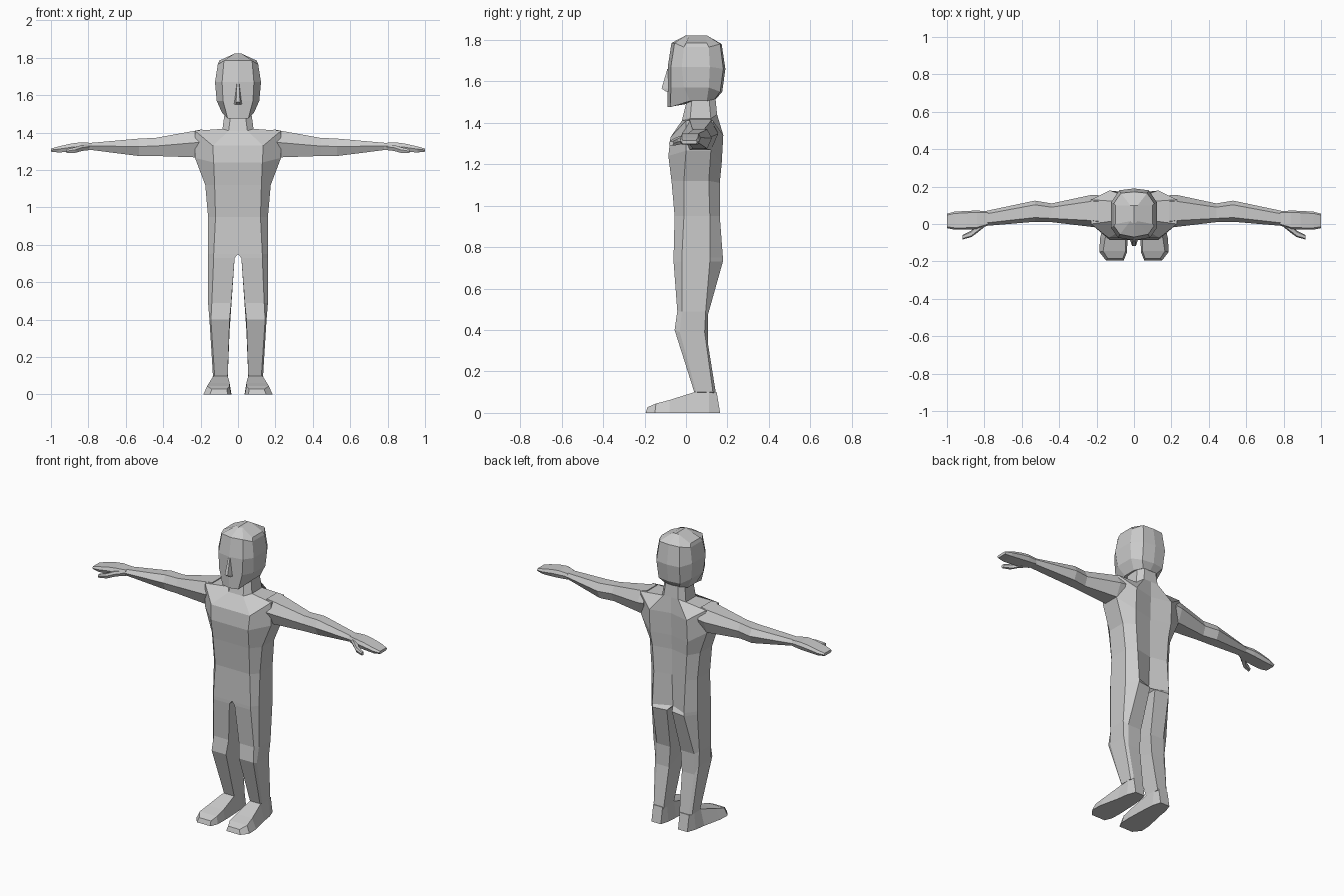
import bpy, bmesh


def loft(name, rings):
    """Skin closed rings on the +x half, leave the centre plane open, mirror across x."""
    bm = bmesh.new()
    rows = [[bm.verts.new(p) for p in r] for r in rings]

    def face(vs):
        if any(v.co.x > 1e-5 for v in vs):
            bm.faces.new(vs)

    n = len(rows[0])
    for r, s in zip(rows, rows[1:]):
        for i in range(n):
            j = (i + 1) % n
            face([r[i], r[j], s[j], s[i]])
    face(rows[0])
    face(rows[-1][::-1])
    bmesh.ops.remove_doubles(bm, verts=bm.verts, dist=0.0005)
    bmesh.ops.recalc_face_normals(bm, faces=bm.faces)
    # bisected halves are open: make sure the outside faces outward
    if sum(f.normal.x * f.calc_area() * (f.calc_center_median().x) for f in bm.faces) < 0:
        bmesh.ops.reverse_faces(bm, faces=bm.faces)
    me = bpy.data.meshes.new(name)
    bm.to_mesh(me)
    bm.free()
    ob = bpy.data.objects.new(name, me)
    bpy.context.collection.objects.link(ob)
    mir = ob.modifiers.new("mirror", 'MIRROR')
    mir.use_clip = True
    return ob


def ring(zf, zs, zb, i, a, yf, w, y1, y2, b, yb, yc, bow=0.0):
    """Half cross-section: front panel, chamfer, side strip, chamfer, back panel."""
    return [(i, yf, zf), (a, yf + bow, zf), (w, y1, zs),
            (w, y2, zs), (b, yb, zb), (i, yc, zb)]


def limb(x, y0, y1, z0, z1, c=0.2):
    """Six-sided section across an arm."""
    d, zm = (y1 - y0) * c, z0 * 0.45 + z1 * 0.55
    return [(x, y0, zm), (x, y0 + d, z1), (x, y1 - d, z1),
            (x, y1, zm), (x, y1 - d, z0), (x, y0 + d, z0)]


# neck, torso and legs in one skin
body = [
    (1.49, 1.53, 1.54, 0, .04, .0, .068, .03, .11, .04, .14, .14),
    (1.41, 1.42, 1.44, 0, .05, -.02, .083, .02, .12, .05, .15, .15),
    (1.33, 1.41, 1.34, 0, .135, -.075, .23, .0, .13, .13, .18, .15),
    (1.24, 1.265, 1.2, 0, .13, -.085, .23, .0, .12, .13, .172, .145),
    (1.12, 1.12, 1.11, 0, .125, -.07, .175, -.01, .11, .12, .163, .14),
    (.95, .95, .95, 0, .12, -.055, .16, -.01, .115, .11, .163, .14),
    (.75, .75, .75, 0, .13, -.06, .16, -.02, .115, .11, .178, .13),
    (.73, .73, .73, .018, .13, -.06, .16, -.02, .115, .11, .178, .165),
    (.49, .49, .47, .036, .14, -.042, .16, -.02, .095, .13, .105, .105),
    (.4, .39, .34, .045, .145, -.055, .152, -.03, .09, .13, .105, .105),
    (.1, .1, .09, .055, .125, .04, .134, .05, .13, .12, .145, .145),
]
loft("body", [ring(*r) for r in body])

# feet: sections from heel to toe (y top, y sole, x in/out top, x in/out sole, height)
feet = [
    (.148, .165, .06, .125, .06, .125, .10),
    (.11, .11, .055, .134, .045, .145, .10),
    (.04, .04, .055, .13, .04, .155, .10),
    (-.08, -.08, .045, .155, .035, .182, .062),
    (-.145, -.15, .045, .165, .037, .185, .045),
    (-.185, -.195, .06, .14, .055, .15, .028),
]
loft("foot", [[(a, yt, h), (b, yt, h), (d, ys, 0), (c, ys, 0)]
              for yt, ys, a, b, c, d, h in feet])

# arms
arms = [
    (.19, -.02, .155, 1.27, 1.418), (.23, -.015, .155, 1.268, 1.41),
    (.44, .01, .11, 1.275, 1.372), (.53, .012, .125, 1.275, 1.368),
    (.79, -.01, .07, 1.308, 1.345),
]
loft("arm", [limb(*a) for a in arms])

# hands with flat joined fingers, and thumbs
hands = [
    (.78, -.008, .068, 1.308, 1.345), (.84, -.028, .072, 1.302, 1.348),
    (.89, -.03, .07, 1.298, 1.342), (.96, -.03, .066, 1.294, 1.326),
    (1.0, -.022, .055, 1.298, 1.315),
]
loft("hand", [limb(*h, c=.1) for h in hands])
thumbs = [
    (.79, -.008, .03, 1.308, 1.338), (.835, -.045, .0, 1.302, 1.334),
    (.87, -.07, -.035, 1.292, 1.322), (.918, -.083, -.06, 1.29, 1.31),
]
loft("thumb", [limb(*t) for t in thumbs])

# head
head = [
    (1.822, 1.785, 1.822, 0, .02, .0, .1, .0, .1, .02, .1, .1),
    (1.785, 1.765, 1.78, 0, .075, -.07, .108, -.01, .11, .07, .165, .172),
    (1.67, 1.67, 1.66, 0, .085, -.088, .123, -.02, .115, .08, .18, .19),
    (1.57, 1.57, 1.55, 0, .08, -.088, .114, -.01, .11, .075, .165, .175),
    (1.475, 1.505, 1.515, 0, .055, -.09, .085, .02, .1, .05, .14, .145),
]
loft("head", [ring(*h, bow=.015) for h in head])

# nose wedge: half width, tip y, height
nose = [(.01, -.09, 1.66), (.017, -.118, 1.565), (.02, -.095, 1.55)]
loft("nose", [[(0, y, z), (w * .6, y, z), (w * 1.3, -.07, z), (0, -.07, z)]
              for w, y, z in nose])
